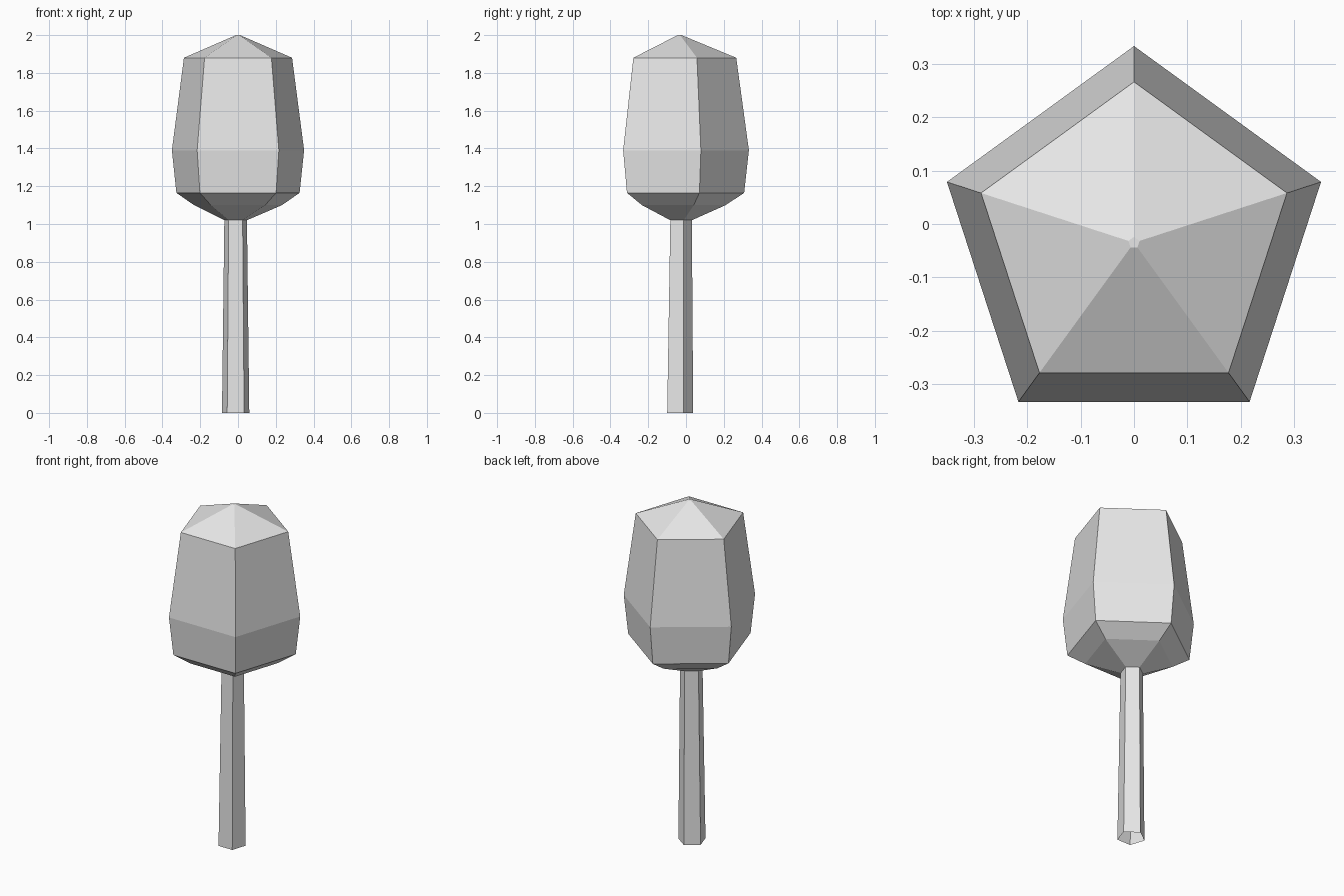
import bpy, bmesh, math

if "Cube" in bpy.data.objects:
    bpy.data.objects.remove(bpy.data.objects["Cube"])

grey = bpy.data.materials.new("light grey")
grey.diffuse_color = (0.8, 0.8, 0.8, 1)
grey.use_nodes = True
grey.node_tree.nodes["Principled BSDF"].inputs["Base Color"].default_value = grey.diffuse_color


def lofted(name, rings, cap_top=False):
    """Stack five-sided rings (cx, cy, z, radius), one corner towards +y."""
    bm = bmesh.new()
    loops = []
    for cx, cy, z, r in rings:
        angles = [math.pi / 2 + i * math.tau / 5 for i in range(5)]
        loops.append([bm.verts.new((cx + r * math.cos(a), cy + r * math.sin(a), z))
                      for a in angles])
    for low, high in zip(loops, loops[1:]):
        for i in range(5):
            j = (i + 1) % 5
            bm.faces.new((low[i], low[j], high[j], high[i]))
    if cap_top:
        bm.faces.new(loops[-1])
    mesh = bpy.data.meshes.new(name)
    bm.to_mesh(mesh)
    bm.free()
    mesh.materials.append(grey)
    obj = bpy.data.objects.new(name, mesh)
    bpy.context.collection.objects.link(obj)
    return obj


# Trunk: slightly tapered tube, open at the foot
TRUNK_TOP = (-0.0125, -0.032, 1.02, 0.063)
lofted("trunk", [(-0.0125, -0.038, 0, 0.076), TRUNK_TOP])

# Crown: flares out of the trunk top and closes in a tiny flat tip
CY = -0.035
lofted("crown", [
    TRUNK_TOP,
    (0, CY, 1.10, 0.245),
    (0, CY, 1.165, 0.343),
    (0, CY, 1.39, 0.368),
    (0, CY, 1.88, 0.301),
    (0, CY, 2.0, 0.011),
], cap_top=True)
